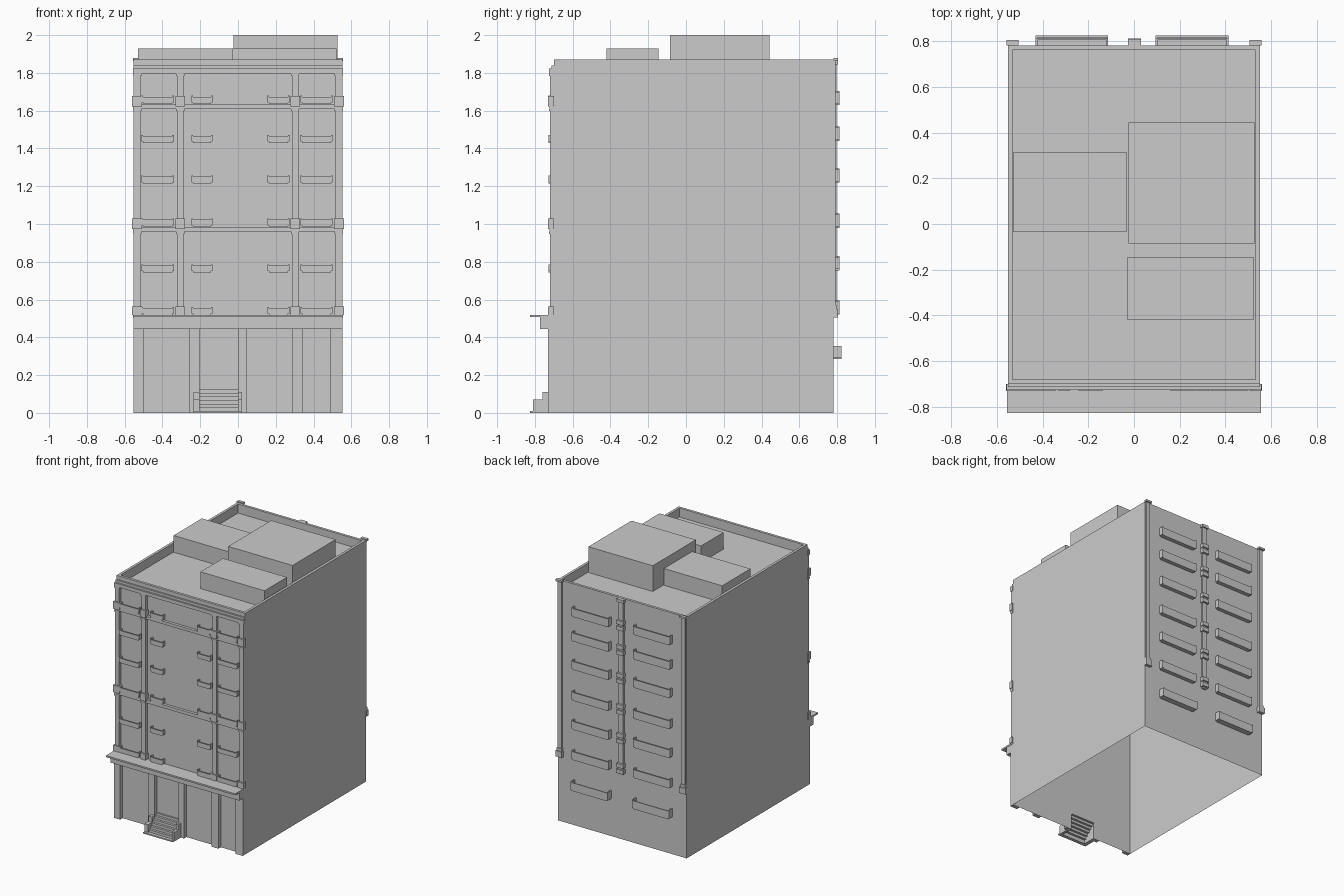
import bpy, bmesh

if "Cube" in bpy.data.objects:
    bpy.data.objects.remove(bpy.data.objects["Cube"])

W, YF, YB, TOP, ROOF = 0.552, -0.70, 0.78, 1.87, 1.80


def mesh_object(name, bm):
    bmesh.ops.recalc_face_normals(bm, faces=bm.faces)
    me = bpy.data.meshes.new(name)
    bm.to_mesh(me)
    bm.free()
    ob = bpy.data.objects.new(name, me)
    bpy.context.collection.objects.link(ob)
    return ob


def boxes(name, items):
    """One object from boxes given as (x0, x1, y0, y1, z0, z1)."""
    bm = bmesh.new()
    for x0, x1, y0, y1, z0, z1 in items:
        vs = bmesh.ops.create_cube(bm, size=1)["verts"]
        for v in vs:
            v.co = (x1 if v.co.x > 0 else x0, y1 if v.co.y > 0 else y0, z1 if v.co.z > 0 else z0)
    return mesh_object(name, bm)


def tray(x0, x1, wall, out, z0, z1, t=0.008):
    """Open-topped balcony: floor, front panel and two slightly taller ends."""
    s = 1 if out > wall else -1

    def b(xa, xb, ya, yb, za, zb):
        return (xa, xb, min(ya, yb), max(ya, yb), za, zb)
    return [b(x0 + t, x1 - t, wall, out - s * t, z0, z0 + t),
            b(x0 + t, x1 - t, out - s * t, out, z0, z1 - 0.006),
            b(x0, x0 + t, wall, out, z0 + 0.006, z1),
            b(x1 - t, x1, wall, out, z0 + 0.006, z1)]


# Hollow body open underneath, with parapet and sunken roof
bm = bmesh.new()


def ring(x, y0, y1, z):
    return [bm.verts.new(c) for c in ((-x, y0, z), (x, y0, z), (x, y1, z), (-x, y1, z))]


rings = [ring(W, YF, YB, 0), ring(W, YF, YB, TOP),
         ring(0.532, -0.68, 0.76, TOP), ring(0.532, -0.68, 0.76, ROOF)]
for k in range(3):
    for i in range(4):
        if k == 0 and i == 0:
            continue
        j = (i + 1) % 4
        bm.faces.new((rings[k][i], rings[k][j], rings[k + 1][j], rings[k + 1][i]))
bm.faces.new(rings[3])
mesh_object("building_shell", bm)

# Front wall with an opening behind the stairs
bm = bmesh.new()
for x0, x1, z0, z1 in ((-W, -0.205, 0, 0.125), (0, W, 0, 0.125), (-W, W, 0.125, TOP)):
    bm.faces.new([bm.verts.new((x, YF, z)) for x, z in ((x0, z0), (x1, z0), (x1, z1), (x0, z1))])
mesh_object("front_wall", bm)

# Roof blocks
boxes("roof_tall_block", [(-0.025, 0.528, -0.085, 0.443, ROOF, 2.0)])
boxes("roof_left_block", [(-0.53, -0.03, -0.033, 0.313, ROOF, 1.93)])
boxes("roof_front_block", [(-0.028, 0.522, -0.42, -0.145, ROOF, 1.93)])

# Ground floor piers, fascia and canopy ledge
boxes("ground_piers", [(a, b, -0.73, YF, 0, 0.45) for a, b in
                       ((-W, -0.50), (-0.26, -0.205), (0, 0.047), (0.285, 0.343), (0.49, W))])
boxes("ground_fascia", [(-W, W, -0.773, YF, 0.445, 0.507)])
boxes("ground_ledge", [(-W - 0.003, W + 0.003, -0.826, YF, 0.507, 0.519)])

# Entrance stairs: folded sheet between stepped cheeks
bm = bmesh.new()
n, y, z, prof = 6, -0.80, 0.01, [(-0.80, 0.01)]
for i in range(n):
    z += 0.019
    prof.append((y, z))
    y += 0.018
    prof.append((y, z))
rows = [[bm.verts.new((x, py, pz)) for x in (-0.205, 0)] for py, pz in prof]
for a, b in zip(rows, rows[1:]):
    bm.faces.new((a[0], a[1], b[1], b[0]))
mesh_object("stair_treads", bm)
cheeks = []
for a, b in ((-0.235, -0.205), (0, 0.02)):
    cheeks += [(a, b, -0.76, YF, 0, 0.11), (a, b, -0.81, -0.76, 0, 0.07)]
boxes("stair_cheeks", cheeks)
boxes("stair_foot", [(-0.235, 0.02, -0.826, -0.80, 0, 0.01)])

# Facade bands and top cornice
boxes("facade_bands", [(-W - 0.003, W + 0.003, -0.722, YF, z0, z1)
                       for z0, z1 in ((0.96, 0.985), (1.61, 1.633))])
boxes("top_cornice", [(-W - 0.005, W + 0.005, -0.725, YF, 1.795, 1.822),
                      (-W, W, -0.712, YF, 1.822, 1.84)])

# Facade pilasters with bases and capitals
shafts, bases, caps = [], [], []
for a, b in ((-W, -0.515), (-0.323, -0.288), (0.285, 0.32), (0.515, W)):
    for z0, z1 in ((0.519, 0.96), (0.985, 1.61), (1.633, 1.795)):
        shafts.append((a, b, -0.72, YF, z0, z1))
        caps.append((a - 0.004, b + 0.004, -0.725, YF, z1 - 0.012, z1))
        bases.append((a - 0.008, b + 0.008, -0.731, YF, max(z0 - 0.012, 0.519), z0 + 0.045))
boxes("pilaster_shafts", shafts)
boxes("pilaster_bases", bases)
boxes("pilaster_capitals", caps)

# Front balconies
parts = []
for z0 in (0.519, 0.744, 0.987, 1.215, 1.43, 1.637):
    for a, b in ((-0.51, -0.34), (-0.245, -0.135), (0.157, 0.273), (0.33, 0.50)):
        parts += tray(a, b, YF, -0.729, z0, z0 + 0.042)
boxes("front_balconies", parts)

# Back balconies and the joint blocks on the middle pipe
parts, joints = [], []
for i, z0 in enumerate((0.285, 0.52, 0.755, 0.98, 1.22, 1.44, 1.63)):
    for a, b in ((-0.43, -0.113), (0.095, 0.413)):
        parts += tray(a, b, YB, 0.824 if i == 0 else 0.812, z0, z0 + 0.07)
    if i:
        joints += [(-0.026, 0.03, YB, 0.812, z0, z0 + 0.03),
                   (-0.026, 0.03, YB, 0.812, z0 + 0.045, z0 + 0.075),
                   (-0.02, 0.024, YB, 0.802, z0 + 0.03, z0 + 0.045)]
boxes("back_balconies", parts)
boxes("middle_pipe_joints", joints)
boxes("middle_pipe", [(-0.017, 0.021, YB, 0.796, 0.51, 1.845),
                      (-0.026, 0.03, YB, 0.806, 1.845, 1.868)])

# Back corner pipes with cap and foot
parts = []
for s in (-1, 1):
    for a, b, y1, z0, z1 in ((0.515, 0.547, 0.792, 0.53, TOP), (0.505, 0.557, 0.804, 0.505, 0.55),
                             (0.511, 0.551, 0.798, 0.55, 0.572), (0.505, 0.557, 0.804, 1.863, 1.878)):
        parts.append((min(s * a, s * b), max(s * a, s * b), YB, y1, z0, z1))
boxes("corner_pipes", parts)
